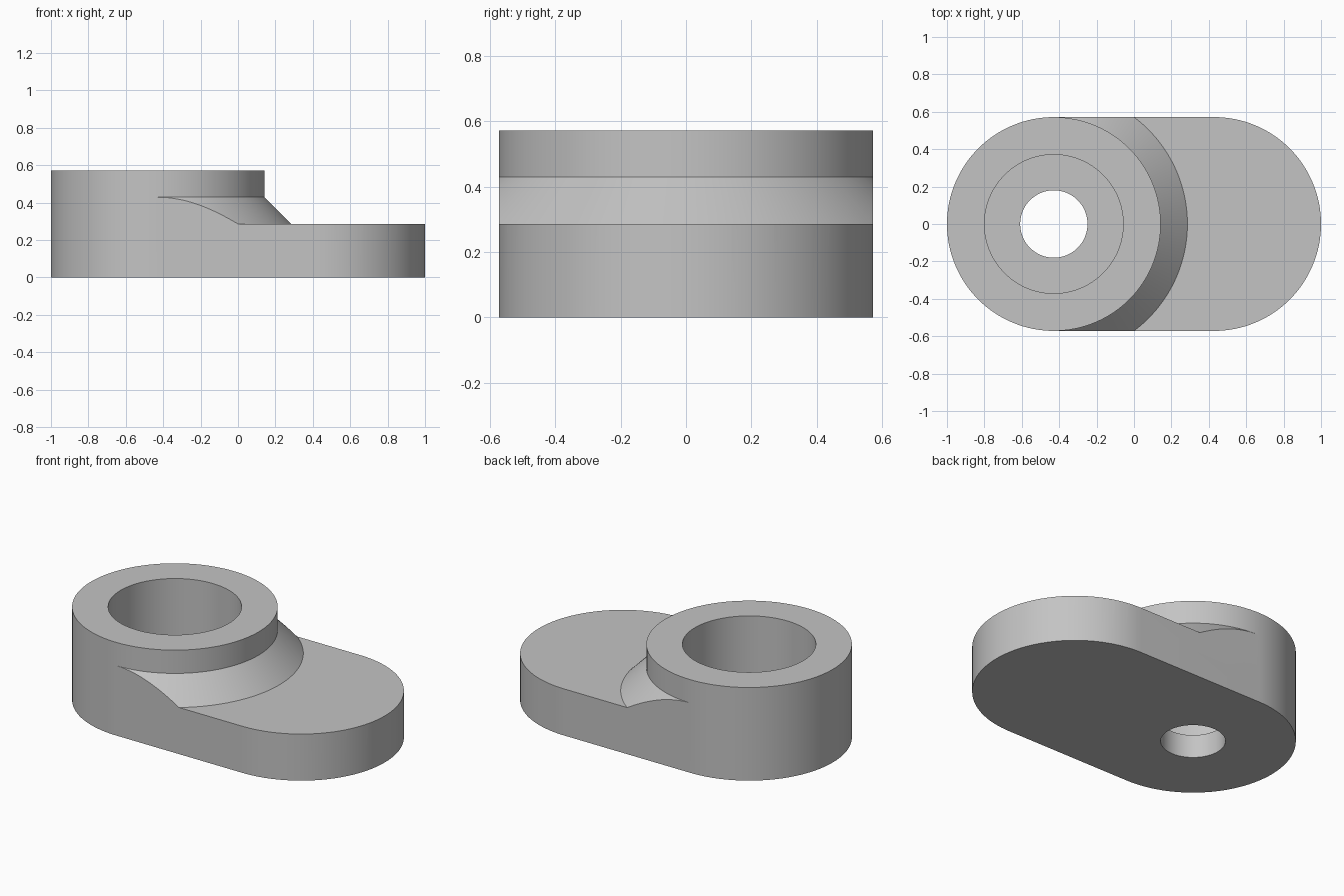
import bpy, bmesh, math

cube = bpy.data.objects.get("Cube")
if cube:
    bpy.data.objects.remove(cube, do_unlink=True)

R = 4 / 7          # end radius of the body, also the boss radius
C = 3 / 7          # distance of each end centre from the middle
PLATE, STEP, TOP = 2 / 7, 3 / 7, 4 / 7
SEG = 64           # segments per half turn

grey = bpy.data.materials.new("light grey")
grey.use_nodes = True
colour = (0.55, 0.55, 0.55, 1)
grey.diffuse_color = colour
grey.node_tree.nodes["Principled BSDF"].inputs["Base Color"].default_value = colour


def make_object(name, bm):
    bmesh.ops.recalc_face_normals(bm, faces=bm.faces[:])
    mesh = bpy.data.meshes.new(name)
    bm.to_mesh(mesh)
    bm.free()
    mesh.materials.append(grey)
    obj = bpy.data.objects.new(name, mesh)
    bpy.context.collection.objects.link(obj)
    return obj


def prism(name, outline, z0, z1):
    bm = bmesh.new()
    face = bm.faces.new([bm.verts.new((x, y, z0)) for x, y in outline])
    ext = bmesh.ops.extrude_face_region(bm, geom=[face])["geom"]
    verts = [v for v in ext if isinstance(v, bmesh.types.BMVert)]
    bmesh.ops.translate(bm, verts=verts, vec=(0, 0, z1 - z0))
    return make_object(name, bm)


def arc(cx, r, start, steps):
    return [(cx + r * math.cos(start + math.pi * i / SEG),
             r * math.sin(start + math.pi * i / SEG)) for i in range(steps)]


def half_revolve(name, profile, cx):
    """Sweep a closed (radius, z) profile half a turn around x = cx, towards +x."""
    bm = bmesh.new()
    rings = []
    for i in range(SEG + 1):
        a = -math.pi / 2 + math.pi * i / SEG
        rings.append([bm.verts.new((cx + r * math.cos(a), r * math.sin(a), z))
                      for r, z in profile])
    n = len(profile)
    for a, b in zip(rings, rings[1:]):
        for j in range(n):
            k = (j + 1) % n
            bm.faces.new((a[j], b[j], b[k], a[k]))
    bm.faces.new(rings[0])
    bm.faces.new(rings[-1])
    return make_object(name, bm)


# Rounded slab at full height
body = prism("link_body",
             arc(C, R, -math.pi / 2, SEG + 1) + arc(-C, R, math.pi / 2, SEG + 1),
             0, TOP)

# Cutter that leaves the boss, its conical shoulder and the low plate
shoulder = half_revolve("shoulder_cutter",
                        [(R, 0.8), (R, STEP), (R + STEP - PLATE, PLATE),
                         (1.8, PLATE), (1.8, 0.8)], -C)
# Through hole and wide counterbore
hole = prism("hole_cutter", arc(-C, 0.18, 0, 2 * SEG), -0.1, 0.3)
bore = prism("bore_cutter", arc(-C, 0.371, 0, 2 * SEG), PLATE / 2, 0.8)

bpy.context.view_layer.objects.active = body
body.select_set(True)
for cutter in (shoulder, hole, bore):
    mod = body.modifiers.new(cutter.name, "BOOLEAN")
    mod.operation = "DIFFERENCE"
    mod.solver = "EXACT"
    mod.object = cutter
    bpy.ops.object.modifier_apply(modifier=mod.name)
    cutter.hide_render = True
    bpy.data.objects.remove(cutter, do_unlink=True)

bpy.ops.object.shade_smooth_by_angle(angle=math.radians(25))
